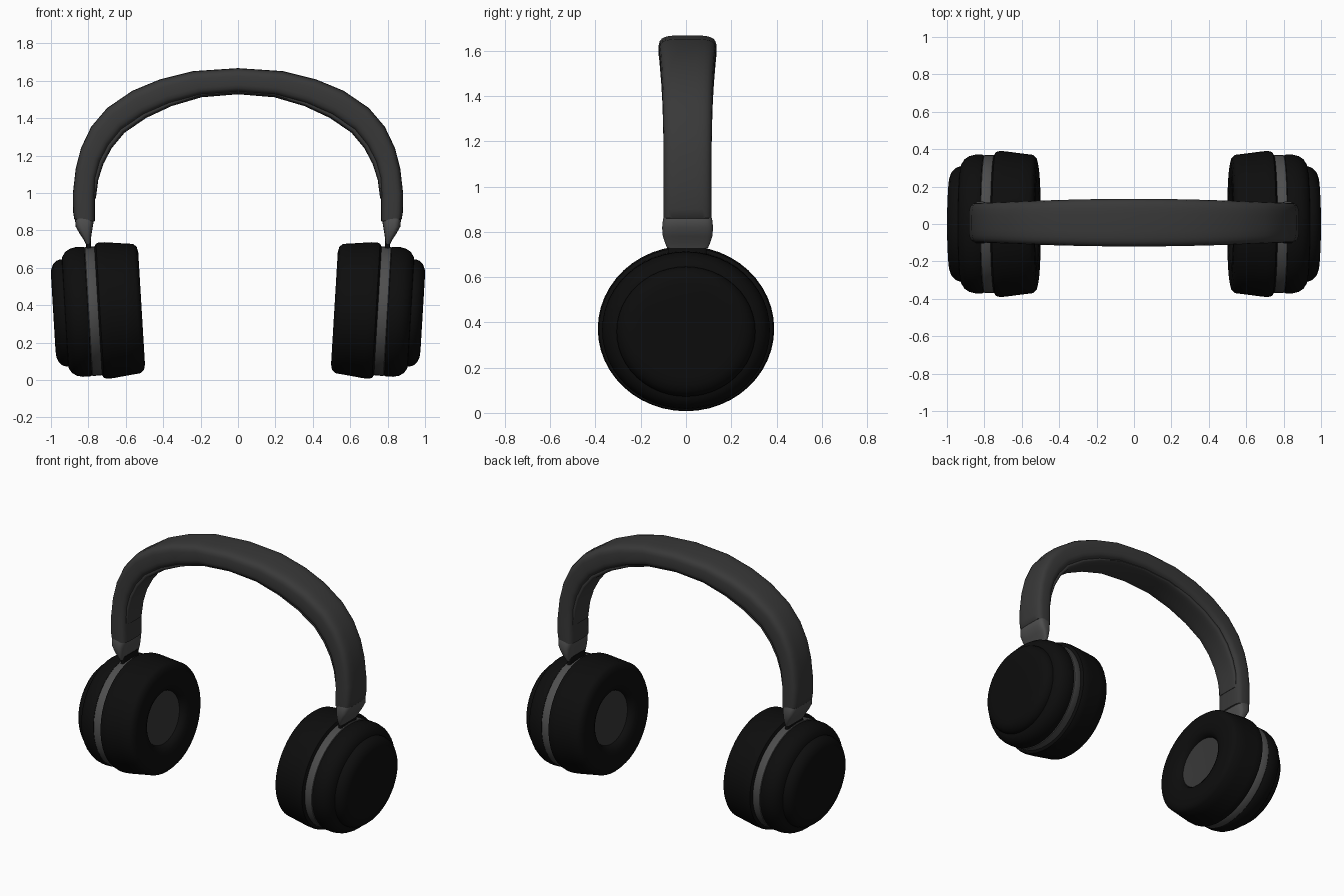
import bpy, bmesh, math
from mathutils import Vector

if "Cube" in bpy.data.objects:
    bpy.data.objects.remove(bpy.data.objects["Cube"])


def material(name, v):
    m = bpy.data.materials.new(name)
    m.diffuse_color = (v, v, v, 1)
    m.use_nodes = True
    m.node_tree.nodes["Principled BSDF"].inputs["Base Color"].default_value = m.diffuse_color
    return m


BLACK = material("black", 0.004)
BAND = material("charcoal", 0.04)
TRIM = material("trim_grey", 0.075)


def skin(name, rings, mat, mirror=False, angle=40):
    """Bridge equal-length rings of points, cap both ends."""
    bm = bmesh.new()
    vs = [[bm.verts.new(p) for p in r] for r in rings]
    n = len(vs[0])
    for a, b in zip(vs, vs[1:]):
        for i in range(n):
            j = (i + 1) % n
            bm.faces.new((a[i], a[j], b[j], b[i]))
    bm.faces.new(vs[0][::-1])
    bm.faces.new(vs[-1])
    bmesh.ops.recalc_face_normals(bm, faces=bm.faces)
    me = bpy.data.meshes.new(name)
    bm.to_mesh(me)
    bm.free()
    me.materials.append(mat)
    ob = bpy.data.objects.new(name, me)
    bpy.context.collection.objects.link(ob)
    bpy.ops.object.select_all(action='DESELECT')
    ob.select_set(True)
    bpy.context.view_layer.objects.active = ob
    bpy.ops.object.shade_smooth_by_angle(angle=math.radians(angle))
    if mirror:
        ob.modifiers.new("Mirror", 'MIRROR').use_mirror_merge = False
    return ob


# Ear cups: elliptical profiles (distance along axis, radius) on a tilted axis
CENTRE = Vector((0.75, 0, 0.37))
AXIS = Vector((1, 0, -0.06)).normalized()
UP = Vector((0.06, 0, 1)).normalized()
SIDE = Vector((0, 1.068, 0))


def turned(name, profile, mat, n=48):
    rings = [[CENTRE + AXIS * t + r * (UP * math.cos(a) + SIDE * math.sin(a))
              for a in (2 * math.pi * i / n for i in range(n))] for t, r in profile]
    return skin(name, rings, mat, mirror=True)


turned("ear_cushion", [(-.17, .165), (-.195, .168), (-.218, .18), (-.231, .205), (-.235, .24),
                       (-.235, .30), (-.228, .33), (-.21, .346), (-.15, .353), (-.06, .364),
                       (-.03, .365), (-.012, .36), (-.003, .345), (0, .32)], BLACK)
turned("speaker_cover", [(-.16, .17), (-.195, .17), (-.192, .12), (-.188, .05)], BAND)
turned("cup_ring", [(-.01, .33), (-.005, .342), (.0, .345), (.048, .346), (.053, .335)], TRIM)
turned("cup_shell", [(.048, .33), (.052, .343), (.06, .347), (.10, .347), (.13, .34),
                     (.155, .325), (.172, .30), (.178, .27)], BLACK)
turned("cup_cap", [(.165, .287), (.185, .287), (.205, .28), (.224, .262), (.235, .235),
                   (.238, .20), (.238, .05)], BLACK)


# Headband and yokes: rounded-box sections between an outer and an inner point
def section(ox, oz, ix, iz, w, e=0.5, n=24):
    o, i = Vector((ox, 0.007, oz)), Vector((ix, 0.007, iz))
    mid, half = (o + i) / 2, (o - i) / 2
    pts = []
    for k in range(n):
        a = 2 * math.pi * (k + .5) / n
        c, s = math.cos(a), math.sin(a)
        pts.append(mid + half * math.copysign(abs(c) ** e, c)
                   + Vector((0, w * math.copysign(abs(s) ** e, s), 0)))
    return pts


def arch(name, half, mat, e):
    left = [(-a, b, -c, d, w) for a, b, c, d, w in half[:0:-1]]
    return skin(name, [section(*s, e=e) for s in left + half], mat)


arch("headband", [(0, 1.668, 0, 1.535, .128), (.24, 1.652, .20, 1.52, .126),
                  (.42, 1.607, .365, 1.475, .122), (.565, 1.547, .50, 1.415, .117),
                  (.70, 1.455, .62, 1.335, .112), (.785, 1.355, .69, 1.25, .109),
                  (.84, 1.24, .735, 1.165, .107), (.868, 1.13, .758, 1.08, .106),
                  (.883, 1.00, .765, .97, .106), (.882, .90, .765, .89, .107),
                  (.876, .862, .765, .85, .106), (.868, .855, .775, .845, .10)], BAND, .5)

# Padding strip on the inner side of the band
arch("headband_padding", [(0, 1.56, 0, 1.528, .10), (.205, 1.545, .195, 1.512, .10),
                          (.37, 1.495, .355, 1.465, .097), (.51, 1.435, .49, 1.402, .094),
                          (.635, 1.35, .607, 1.322, .09), (.705, 1.26, .675, 1.24, .088),
                          (.75, 1.17, .72, 1.155, .085), (.775, 1.08, .747, 1.07, .083),
                          (.785, .98, .76, .97, .08)], BAND, .6)

# Tapered yokes below the band ends
skin("yoke", [section(*s) for s in [
    (.862, .885, .775, .87, .10), (.872, .862, .772, .845, .109), (.868, .82, .777, .815, .113),
    (.845, .78, .782, .785, .110), (.825, .75, .787, .75, .10), (.815, .728, .79, .728, .09)]],
    TRIM, mirror=True)

# Hinge stems joining the yokes to the cups
skin("hinge_stem", [section(*s) for s in [
    (.815, .75, .785, .75, .08), (.812, .72, .785, .72, .085), (.815, .66, .78, .66, .085)]],
    BLACK, mirror=True)
